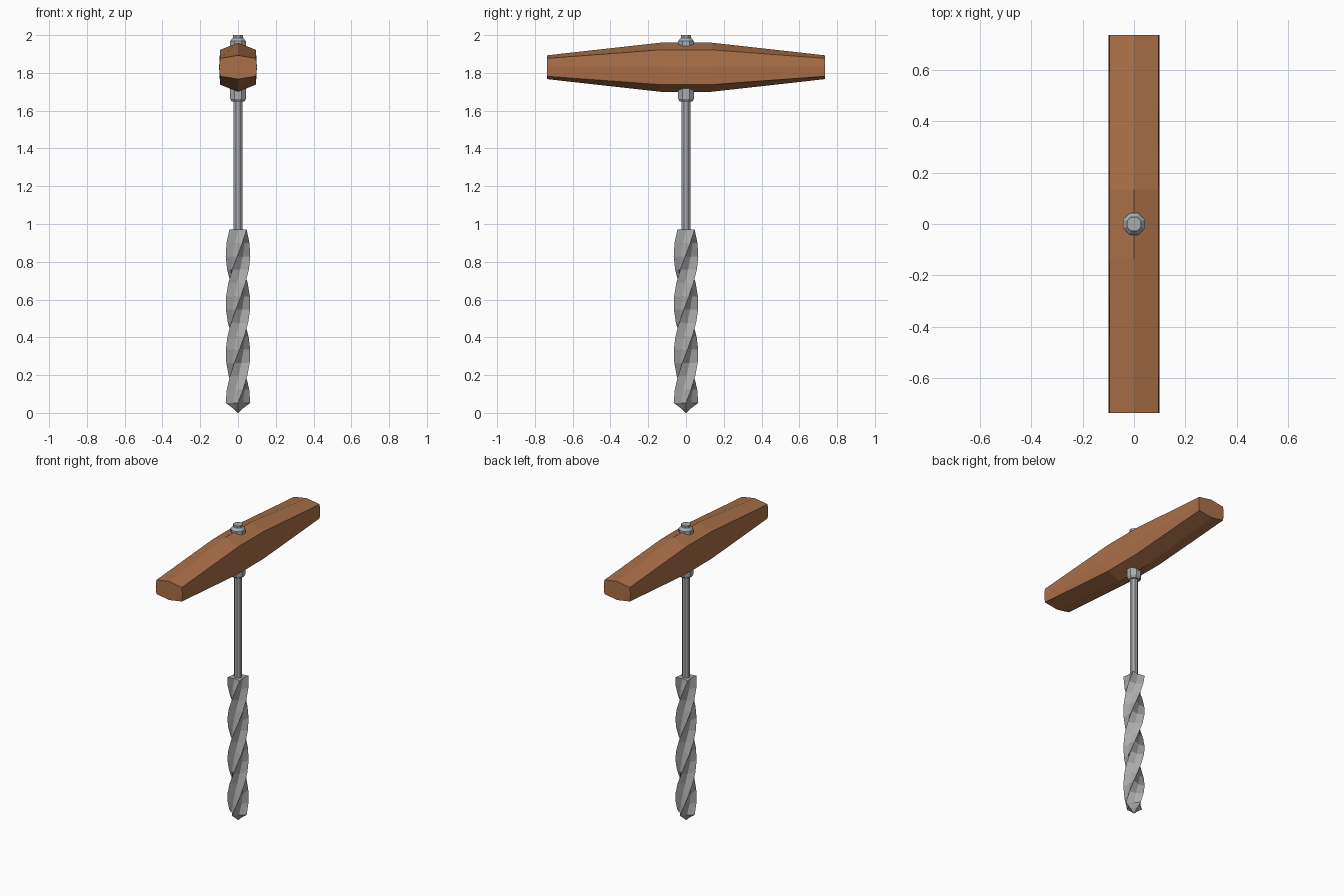
import bpy, math

if "Cube" in bpy.data.objects:
    bpy.data.objects.remove(bpy.data.objects["Cube"])


def material(name, rgb):
    m = bpy.data.materials.new(name)
    m.diffuse_color = (*rgb, 1)
    m.use_nodes = True
    m.node_tree.nodes["Principled BSDF"].inputs["Base Color"].default_value = m.diffuse_color
    return m


WOOD = material("brown wood", (0.40, 0.16, 0.065))
STEEL = material("blue grey steel", (0.40, 0.42, 0.44))
BIT = material("grey drill steel", (0.42, 0.42, 0.42))


def loft(name, rings, mat):
    """Skin equal-sized point rings into a closed flat-shaded solid."""
    n = len(rings[0])
    verts = [p for r in rings for p in r]
    faces = [(i * n + j, i * n + (j + 1) % n, (i + 1) * n + (j + 1) % n, (i + 1) * n + j)
             for i in range(len(rings) - 1) for j in range(n)]
    faces += [tuple(reversed(range(n))), tuple(range(len(verts) - n, len(verts)))]
    me = bpy.data.meshes.new(name)
    me.from_pydata(verts, [], faces)
    me.materials.append(mat)
    ob = bpy.data.objects.new(name, me)
    bpy.context.collection.objects.link(ob)
    return ob


def ring(z, radii, turn):
    """Eight points whose radius cycles through radii."""
    return [(radii[k % len(radii)] * math.cos(turn + k * math.pi / 4),
             radii[k % len(radii)] * math.sin(turn + k * math.pi / 4), z) for k in range(8)]


def turned(name, profile, mat):
    return loft(name, [ring(z, [r], math.pi / 8) for r, z in profile], mat)


# wooden cross handle, tapering in height towards both ends
def section(y, low, low_side, high_side, high):
    mid = (low + high) / 2
    return [(0, y, high), (0.095, y, high_side), (0.1, y, mid), (0.095, y, low_side),
            (0, y, low), (-0.095, y, low_side), (-0.1, y, mid), (-0.095, y, high_side)]


END, MIDDLE = (1.767, 1.782, 1.877, 1.893), (1.70, 1.738, 1.922, 1.96)
loft("handle", [section(-0.735, *END), section(-0.135, *MIDDLE),
                section(0.135, *MIDDLE), section(0.735, *END)], WOOD)

# shaft, lower collar and top nut
turned("shaft", [(0.025, 0.94), (0.025, 1.72)], STEEL)
turned("collar", [(0.036, 1.648), (0.046, 1.663), (0.046, 1.74)], STEEL)
turned("top_nut", [(0.046, 1.94), (0.046, 1.968), (0.03, 1.985), (0.03, 2.0)], STEEL)

# four-lobed twisted drill bit with pointed tip
LOW, HIGH, STEPS, TWIST = 0.053, 0.97, 13, math.radians(315)
OUTER, INNER = 0.065, 0.038
rings = [ring(0, [0.001], 0), ring(0.025, [0.028, 0.024], 0)]
for i in range(STEPS + 1):
    t = i / STEPS
    rings.append(ring(LOW + (HIGH - LOW) * t, [OUTER, INNER], TWIST * t))
loft("drill_bit", rings, BIT)
